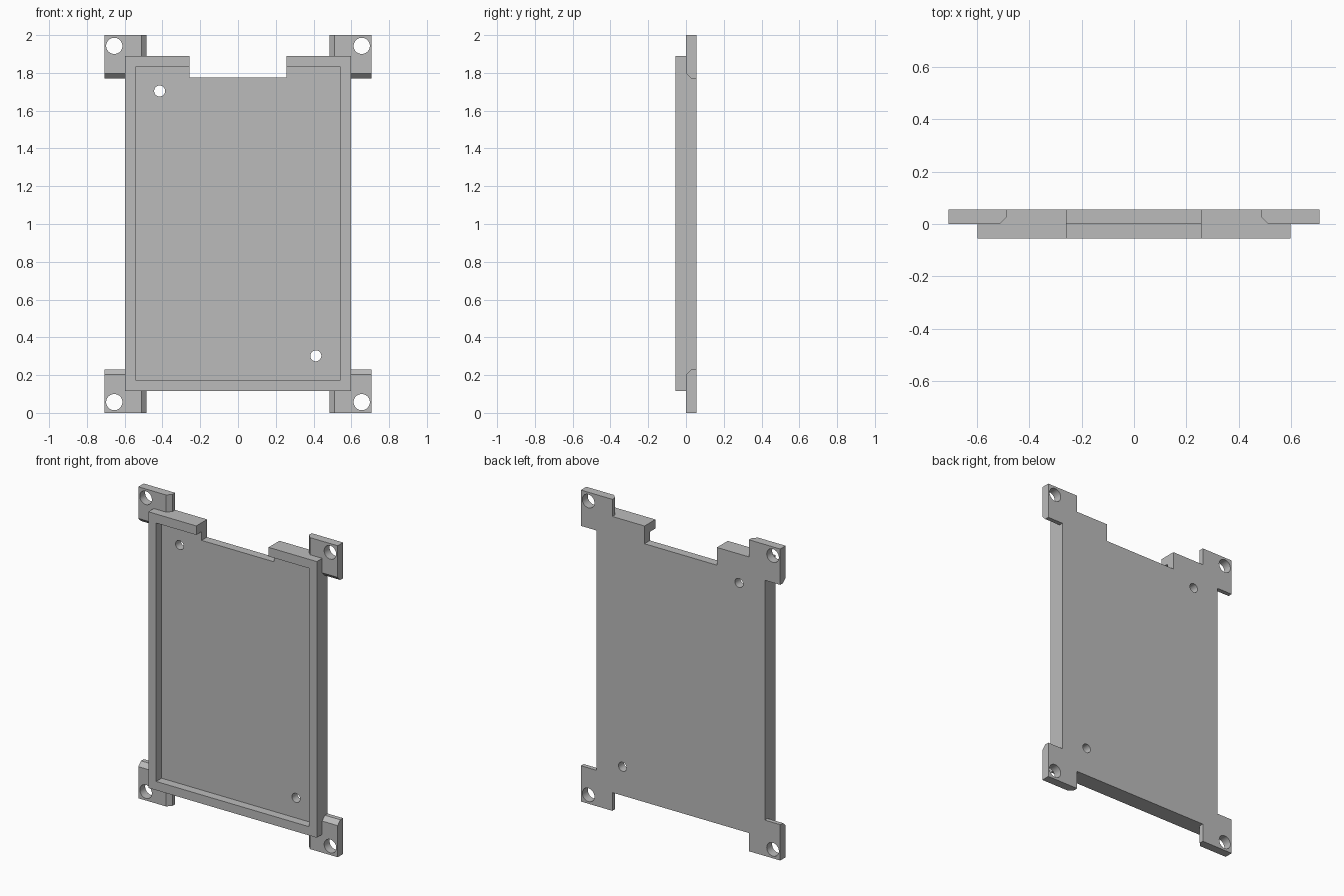
import bpy, bmesh, math
from mathutils import Matrix, Vector

cube = bpy.data.objects.get("Cube")
if cube:
    bpy.data.objects.remove(cube, do_unlink=True)

grey = bpy.data.materials.new("plain grey")
grey.use_nodes = True
grey.diffuse_color = (0.5, 0.5, 0.5, 1)
grey.node_tree.nodes["Principled BSDF"].inputs["Base Color"].default_value = (0.5, 0.5, 0.5, 1)

HALF_Y = 0.055      # half of the total thickness; the floor fills the back half
CHAMFER = 0.027
TAB_IN, TAB_OUT, TAB_H = 0.485, 0.708, 0.23


def make_object(name, bm):
    bmesh.ops.recalc_face_normals(bm, faces=bm.faces)
    mesh = bpy.data.meshes.new(name)
    bm.to_mesh(mesh)
    bm.free()
    mesh.materials.append(grey)
    obj = bpy.data.objects.new(name, mesh)
    bpy.context.collection.objects.link(obj)
    return obj


def box(name, x0, x1, y0, y1, z0, z1):
    bm = bmesh.new()
    centre = Vector((x0 + x1, y0 + y1, z0 + z1)) / 2
    bmesh.ops.create_cube(bm, size=1, matrix=Matrix.Translation(centre)
                          @ Matrix.Diagonal((x1 - x0, y1 - y0, z1 - z0, 1)))
    return make_object(name, bm)


def hole(x, z, radius):
    bm = bmesh.new()
    bmesh.ops.create_cone(bm, cap_ends=True, segments=40, radius1=radius, radius2=radius, depth=0.5,
                          matrix=Matrix.Translation((x, 0, z)) @ Matrix.Rotation(math.pi / 2, 4, "X"))
    return make_object("hole_cutter", bm)


def corner_tab(name, side, top):
    """Mounting tab whose two inward front edges are chamfered."""
    bm = bmesh.new()
    for y, inset in ((HALF_Y, 0), (CHAMFER, 0), (0, CHAMFER)):
        for x in (TAB_IN + inset, TAB_OUT):
            for z in (0, TAB_H - inset):
                bm.verts.new((side * x, y, 2 - z if top else z))
    bmesh.ops.convex_hull(bm, input=bm.verts)
    bmesh.ops.dissolve_limit(bm, angle_limit=0.01, verts=bm.verts, edges=bm.edges)
    return make_object(name, bm)


def combine(target, part, operation):
    """Bake one boolean into the target and discard the helper part."""
    mod = target.modifiers.new("combine", "BOOLEAN")
    mod.object, mod.operation, mod.solver = part, operation, "EXACT"
    graph = bpy.context.evaluated_depsgraph_get()
    mesh = bpy.data.meshes.new_from_object(target.evaluated_get(graph))
    target.modifiers.clear()
    target.data = mesh
    bpy.data.objects.remove(part, do_unlink=True)


# Tray: block, recess and cable notch
tray = box("tray_with_mounting_tabs", -0.598, 0.598, -HALF_Y, HALF_Y, 0.117, 1.89)
combine(tray, box("recess_cutter", -0.543, 0.543, -0.2, 0, 0.173, 1.832), "DIFFERENCE")
combine(tray, box("notch_cutter", -0.258, 0.256, -0.2, 0.2, 1.776, 2.1), "DIFFERENCE")

# Four corner tabs, flush with the back
for side in (-1, 1):
    for top in (False, True):
        combine(tray, corner_tab("corner_tab", side, top), "UNION")

# Mounting holes in the tabs and two small holes in the floor
for side in (-1, 1):
    for z in (0.057, 1.943):
        combine(tray, hole(side * 0.655, z, 0.043), "DIFFERENCE")
for x, z in ((-0.415, 1.704), (0.412, 0.302)):
    combine(tray, hole(x, z, 0.029), "DIFFERENCE")

# Smooth hole walls, crisp edges elsewhere
bpy.ops.object.select_all(action="DESELECT")
tray.select_set(True)
bpy.context.view_layer.objects.active = tray
bpy.ops.object.shade_smooth_by_angle(angle=math.radians(30))
